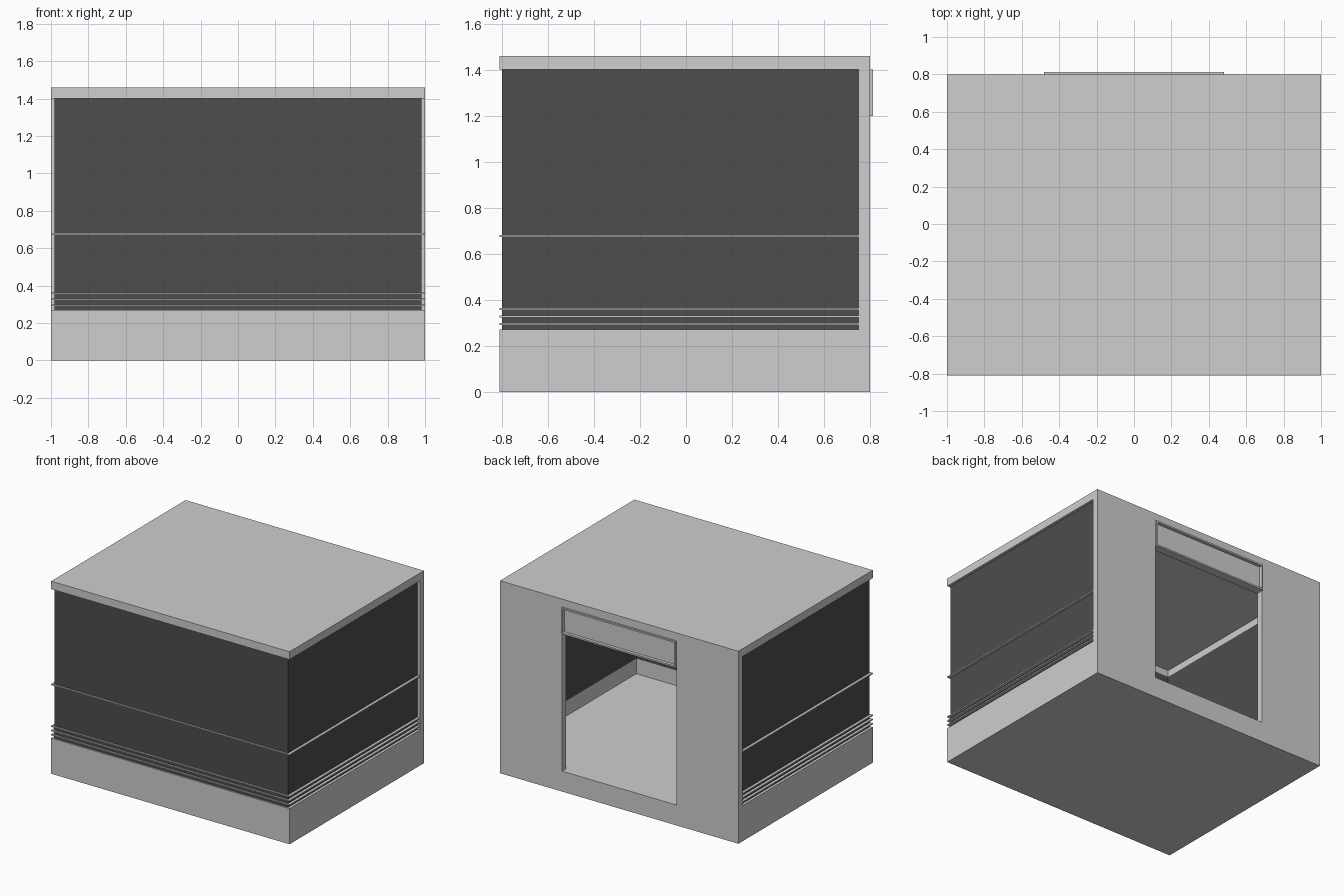
import bpy, bmesh

cube = bpy.data.objects.get("Cube")
if cube:
    bpy.data.objects.remove(cube)


def make_material(name, value):
    mat = bpy.data.materials.new(name)
    mat.use_nodes = True
    colour = (value, value, value, 1)
    mat.diffuse_color = colour
    mat.node_tree.nodes["Principled BSDF"].inputs["Base Color"].default_value = colour
    return mat


light = make_material("light grey panel", 0.62)
dark = make_material("dark grey glazing", 0.075)


def prism(name, outline, axis, start, end, mat):
    """Extrude a 2D outline along z (plan outline) or y (elevation outline)."""
    bm = bmesh.new()
    place = (lambda a, b: (a, b, start)) if axis == "z" else (lambda a, b: (a, start, b))
    face = bm.faces.new([bm.verts.new(place(a, b)) for a, b in outline])
    moved = bmesh.ops.extrude_face_region(bm, geom=[face])["geom"]
    shift = (0, 0, end - start) if axis == "z" else (0, end - start, 0)
    bmesh.ops.translate(bm, vec=shift, verts=[v for v in moved if isinstance(v, bmesh.types.BMVert)])
    bmesh.ops.recalc_face_normals(bm, faces=bm.faces[:])
    mesh = bpy.data.meshes.new(name)
    bm.to_mesh(mesh)
    bm.free()
    mesh.materials.append(mat)
    obj = bpy.data.objects.new(name, mesh)
    bpy.context.collection.objects.link(obj)
    return obj


def box(name, x, y, z, mat):
    """Box symmetric about x = 0."""
    outline = [(-x, y[0]), (x, y[0]), (x, y[1]), (-x, y[1])]
    return prism(name, outline, "z", z[0], z[1], mat)


def wrap(name, outer, inner, z, mat):
    """U-shaped band around the front and both sides; outer/inner = (half width, front y)."""
    (xo, yo), (xi, yi) = outer, inner
    outline = [(-xo, WALL), (-xo, yo), (xo, yo), (xo, WALL),
               (xi, WALL), (xi, yi), (-xi, yi), (-xi, WALL)]
    return prism(name, outline, "z", z[0], z[1], mat)


WALL, BACK = 0.75, 0.80          # inner and outer faces of the back wall
EDGE = (1.0, -0.81)              # outer footprint
GLASS = (0.98, -0.80)            # glazing plane
INSIDE = (0.97, -0.79)           # interior faces
FLOOR, CURB, HEAD, TOP = 0.155, 0.27, 1.40, 1.46
DOOR = 0.48

# Floor and low surrounding wall
box("floor_slab", 1.0, (EDGE[1], WALL), (0, FLOOR), light)
wrap("base_wall", EDGE, INSIDE, (FLOOR, CURB), light)

# Wraparound glazing
wrap("glazing", GLASS, INSIDE, (CURB, HEAD), dark)

# Slim rails on the glazing
for i, z in enumerate((0.291, 0.323, 0.355, 0.672)):
    wrap(f"rail_{i + 1}", EDGE, GLASS, (z, z + 0.009), light)

# Roof with its hanging edge
box("roof", 1.0, (EDGE[1], WALL), (TOP - 0.01, TOP), light)
wrap("roof_edge", EDGE, INSIDE, (HEAD, TOP - 0.01), light)

# Back wall with the doorway
arch = [(-1, 0), (-DOOR, 0), (-DOOR, HEAD), (DOOR, HEAD), (DOOR, 0), (1, 0), (1, TOP), (-1, TOP)]
prism("back_wall", arch, "y", WALL, BACK, light)
box("door_sill", DOOR, (WALL, BACK), (0, FLOOR), light)

# Framed panel over the doorway
low, rim, face = 1.20, 0.012, BACK + 0.013
box("sign_panel", DOOR, (WALL, BACK - 0.01), (low, HEAD), light)
box("sign_frame_bottom", DOOR, (WALL, face), (low, low + rim), light)
box("sign_frame_top", DOOR, (WALL, face), (HEAD - rim, HEAD), light)
for side, s in (("left", 1), ("right", -1)):
    post = [(s * DOOR, low), (s * DOOR, HEAD), (s * (DOOR - rim), HEAD), (s * (DOOR - rim), low)]
    prism(f"sign_frame_{side}", post, "y", WALL, face, light)
